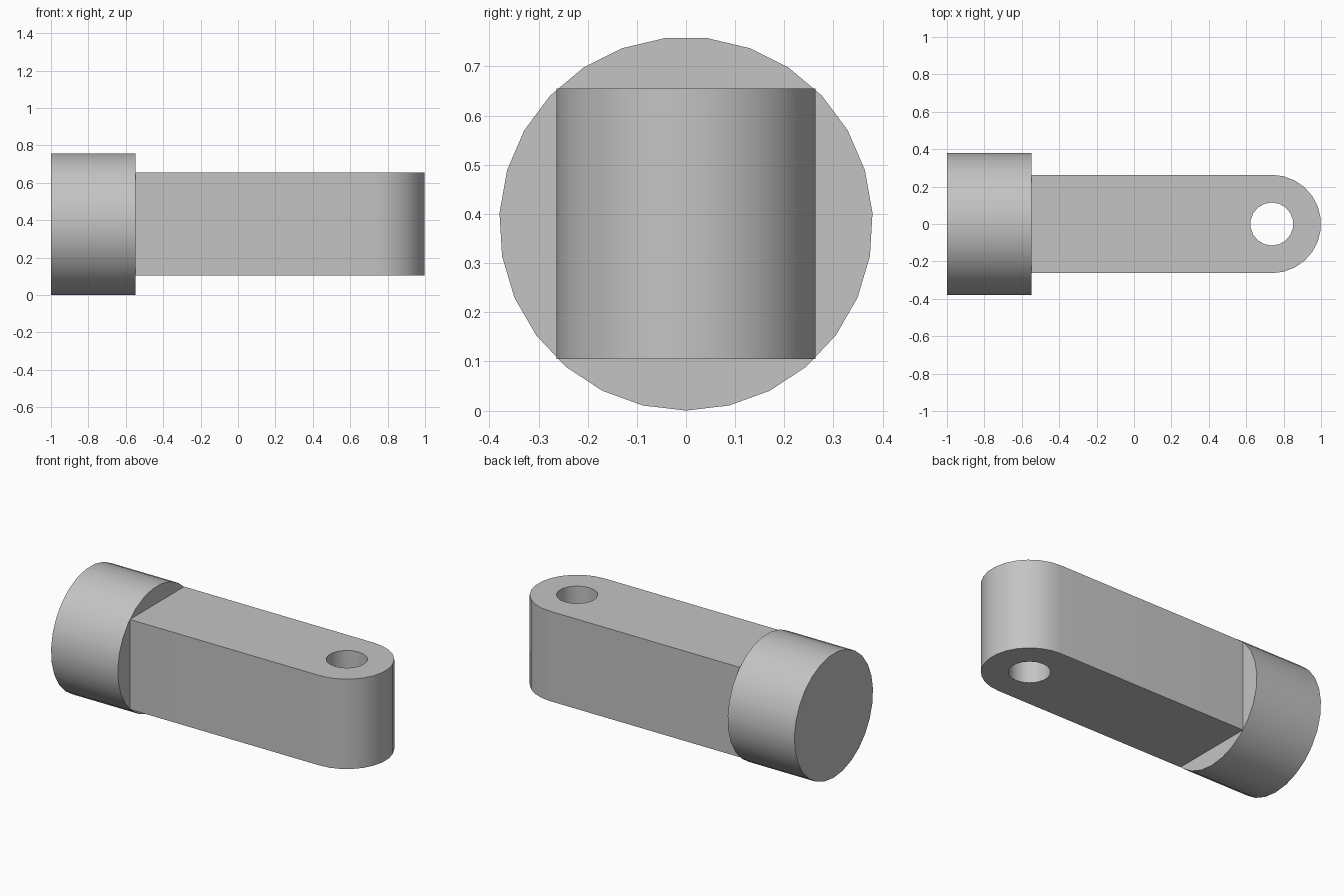
import bpy, bmesh
from math import sin, cos, pi
from mathutils import Matrix, Vector

cube = bpy.data.objects.get("Cube")
if cube:
    bpy.data.objects.remove(cube, do_unlink=True)

AXIS_Z = 0.38      # height of the centre line
HEAD_R = 0.38
HEAD_X = -0.548    # face where the head meets the arm
EYE_X = 0.737      # centre of the rounded end and its hole
ARM_R = 0.263      # half width of the arm
ARM_H = 0.275      # half height of the arm

grey = bpy.data.materials.new("grey metal")
grey.use_nodes = True
colour = (0.55, 0.55, 0.55, 1)
grey.diffuse_color = colour
grey.node_tree.nodes["Principled BSDF"].inputs["Base Color"].default_value = colour


def finish(name, bm):
    """Turn a bmesh into a smooth shaded object with sharp edges kept."""
    bmesh.ops.recalc_face_normals(bm, faces=bm.faces)
    mesh = bpy.data.meshes.new(name)
    bm.to_mesh(mesh)
    bm.free()
    mesh.materials.append(grey)
    obj = bpy.data.objects.new(name, mesh)
    bpy.context.collection.objects.link(obj)
    bpy.ops.object.select_all(action='DESELECT')
    obj.select_set(True)
    bpy.context.view_layer.objects.active = obj
    bpy.ops.object.shade_smooth_by_angle(angle=pi / 6)
    return obj


def arc(radius, start, sweep, steps, count):
    return [(EYE_X + radius * cos(start + sweep * i / steps),
             radius * sin(start + sweep * i / steps)) for i in range(count)]


# Round head: cylinder along x with one corner pointing straight down
bm = bmesh.new()
sides = 27
ring = [bm.verts.new((-1, HEAD_R * sin(2 * pi * i / sides),
                      AXIS_Z - HEAD_R * cos(2 * pi * i / sides)))
        for i in range(sides)]
cap = bm.faces.new(ring)
ext = bmesh.ops.extrude_face_region(bm, geom=[cap], use_keep_orig=True)
bmesh.ops.translate(bm, vec=(HEAD_X + 1, 0, 0),
                    verts=[v for v in ext["geom"] if isinstance(v, bmesh.types.BMVert)])
finish("round_head", bm)

# Arm: flat bar with a rounded end and a through hole
bm = bmesh.new()
outline = [(HEAD_X, ARM_R), (HEAD_X, -ARM_R)] + arc(ARM_R, -pi / 2, pi, 13, 14)
hole = arc(0.115, pi / 18, 2 * pi, 18, 18)
edges = []
for loop in (outline, hole):
    verts = [bm.verts.new((x, y, AXIS_Z - ARM_H)) for x, y in loop]
    edges += [bm.edges.new((v, verts[i - 1])) for i, v in enumerate(verts)]
bmesh.ops.triangle_fill(bm, edges=edges, use_beauty=True, normal=(0, 0, 1))
ext = bmesh.ops.extrude_face_region(bm, geom=bm.faces[:], use_keep_orig=True)
bmesh.ops.translate(bm, vec=(0, 0, 2 * ARM_H),
                    verts=[v for v in ext["geom"] if isinstance(v, bmesh.types.BMVert)])
finish("eye_arm", bm)
